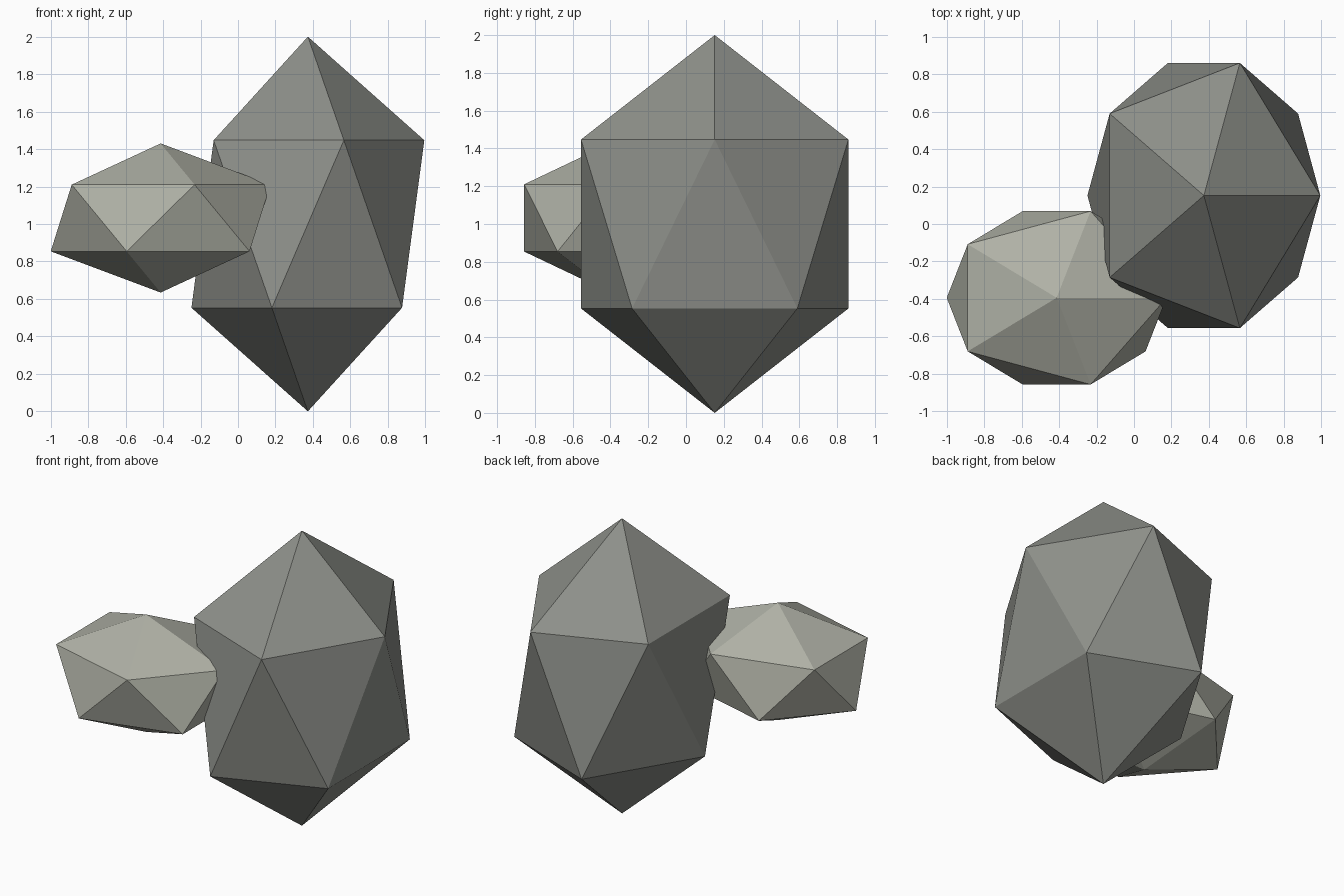
import bpy

if "Cube" in bpy.data.objects:
    bpy.data.objects.remove(bpy.data.objects["Cube"])


def rock(name, centre, size, colour):
    """Flat-faced 20-sided stone stretched along the axes."""
    bpy.ops.mesh.primitive_ico_sphere_add(subdivisions=1, radius=1, location=centre)
    ob = bpy.context.object
    ob.name = name
    ob.scale = size
    bpy.ops.object.transform_apply(location=False, rotation=False, scale=True)
    bpy.ops.object.shade_flat()
    mat = bpy.data.materials.new(name + "_stone")
    mat.diffuse_color = (*colour, 1)
    mat.use_nodes = True
    mat.node_tree.nodes["Principled BSDF"].inputs["Base Color"].default_value = mat.diffuse_color
    ob.data.materials.append(mat)
    return ob


# tall dark stone standing on the ground
rock("large_rock", (0.373, 0.152, 1.0), (0.695, 0.832, 1.0), (0.27, 0.28, 0.255))
# small, paler flattened stone growing into its side
rock("small_rock", (-0.413, -0.394, 1.032), (0.656, 0.544, 0.398), (0.43, 0.44, 0.38))
